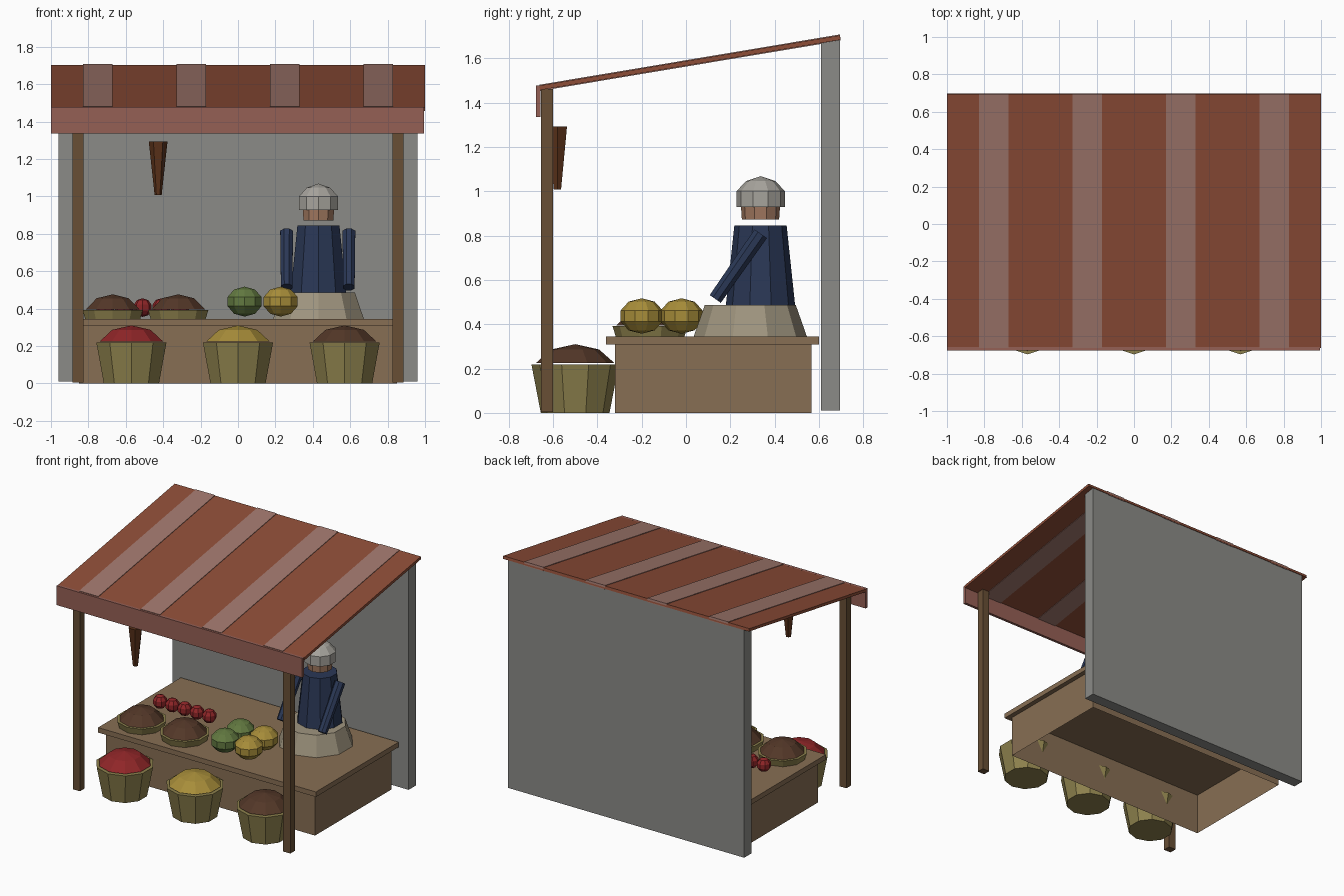
import bpy, bmesh
from math import pi, sin, cos
from mathutils import Vector

if "Cube" in bpy.data.objects:
    bpy.data.objects.remove(bpy.data.objects["Cube"])


def mat(name, r, g, b):
    m = bpy.data.materials.new(name)
    m.diffuse_color = [(c / 255) ** 2.2 for c in (r, g, b)] + [1]
    m.use_nodes = True
    m.node_tree.nodes["Principled BSDF"].inputs["Base Color"].default_value = m.diffuse_color
    return m


CLOTH = mat("red_cloth", 140, 78, 58)
PALE = mat("pale_cloth", 158, 118, 108)
VALANCE = mat("valance_cloth", 148, 96, 86)
WALL = mat("plaster", 138, 138, 134)
POST = mat("dark_wood", 104, 80, 56)
WOOD = mat("wood", 134, 110, 84)
WICKER = mat("wicker", 140, 128, 78)
RED = mat("red", 142, 42, 44)
YELLOW = mat("yellow", 166, 140, 60)
GREEN = mat("green", 98, 120, 66)
BROWN = mat("brown", 84, 58, 44)
RUST = mat("rust_brown", 92, 54, 32)
ROBE = mat("robe", 158, 148, 126)
NAVY = mat("navy", 46, 58, 86)
SKIN = mat("skin", 160, 120, 96)
GREY = mat("hat_grey", 165, 162, 155)


def finish(name, bm, m):
    bmesh.ops.recalc_face_normals(bm, faces=bm.faces)
    me = bpy.data.meshes.new(name)
    bm.to_mesh(me)
    bm.free()
    me.materials.append(m)
    ob = bpy.data.objects.new(name, me)
    bpy.context.collection.objects.link(ob)
    return ob


def prism(name, profile, x0, x1, m):
    """Extrude a (y, z) outline along x."""
    bm = bmesh.new()
    a = [bm.verts.new((x0, y, z)) for y, z in profile]
    b = [bm.verts.new((x1, y, z)) for y, z in profile]
    bm.faces.new(a)
    bm.faces.new(b)
    n = len(a)
    for i in range(n):
        j = (i + 1) % n
        bm.faces.new((a[i], a[j], b[j], b[i]))
    return finish(name, bm, m)


def box(name, x0, x1, y0, y1, z0, z1, m):
    return prism(name, [(y0, z0), (y1, z0), (y1, z1), (y0, z1)], x0, x1, m)


def lathe(name, x, y, profile, m, n=10, start=-pi / 2):
    """Faceted turned shape from (radius, z) rings; radius 0 makes a tip."""
    bm = bmesh.new()
    rings = []
    for r, z in profile:
        k = n if r else 1
        rings.append([bm.verts.new((x + r * cos(start + 2 * pi * i / n),
                                    y + r * sin(start + 2 * pi * i / n), z)) for i in range(k)])
    for a, b in zip(rings, rings[1:]):
        for i in range(n):
            j = (i + 1) % n
            if len(a) == 1:
                bm.faces.new((a[0], b[j], b[i]))
            elif len(b) == 1:
                bm.faces.new((a[i], a[j], b[0]))
            else:
                bm.faces.new((a[i], a[j], b[j], b[i]))
    for end in (rings[0], rings[-1]):
        if len(end) > 1:
            bm.faces.new(end)
    return finish(name, bm, m)


def ball(name, x, y, z, r, h, m, n=10, rings=5):
    prof = [(r * sin(pi * i / rings) if 0 < i < rings else 0, z - h * cos(pi * i / rings))
            for i in range(rings + 1)]
    return lathe(name, x, y, prof, m, n)


# Back wall, sloping top tucked under the canopy
prism("back_wall", [(0.61, 0.01), (0.695, 0.01), (0.695, 1.682), (0.61, 1.668)], -0.96, 0.96, WALL)


# Canopy, stripes and front valance
def slope(e):
    return [(-0.658, 1.456 - e), (0.698, 1.683 - e), (0.694, 1.703 + e), (-0.662, 1.476 + e)]


prism("canopy", slope(0), -1, 1, CLOTH)
for i in range(4):
    x = -0.75 + 0.5 * i
    prism(f"canopy_stripe_{i}", slope(0.004), x - 0.078, x + 0.078, PALE)
box("valance", -1, 0.995, -0.677, -0.657, 1.335, 1.477, VALANCE)

# Front posts
for s, side in ((-1, "left"), (1, "right")):
    box(f"{side}_post", s * 0.855 - 0.029, s * 0.855 + 0.029, -0.655, -0.6, 0.005, 1.462, POST)

# Counter: hollow body open underneath, with a slab top
body = box("counter_body", -0.85, 0.85, -0.32, 0.565, 0, 0.308, WOOD)
bm = bmesh.new()
bm.from_mesh(body.data)
bmesh.ops.delete(bm, geom=[f for f in bm.faces if f.normal.z < -0.9], context='FACES_ONLY')
bm.to_mesh(body.data)
bm.free()
box("counter_top", -0.885, 0.885, -0.36, 0.6, 0.308, 0.345, WOOD)

# Heaped floor baskets
for x, m, what in ((-0.57, RED, "red"), (0, YELLOW, "yellow"), (0.57, BROWN, "brown")):
    lathe(f"floor_basket_{what}", x, -0.5, [(0.155, 0), (0.197, 0.218)], WICKER)
    lathe(f"basket_heap_{what}", x, -0.5, [(0.178, 0.224), (0.108, 0.286), (0, 0.31)], m)

# Shallow trays of brown goods
for i, x in enumerate((-0.67, -0.32)):
    lathe(f"tray_{i}", x, -0.162, [(0.155, 0.345), (0.17, 0.393)], WICKER)
    lathe(f"tray_heap_{i}", x, -0.162, [(0.152, 0.394), (0.09, 0.455), (0, 0.476)], BROWN)

# Row of small red fruit
for i in range(5):
    ball(f"red_fruit_{i}", -0.71 + 0.1 * i, 0.11, 0.405, 0.05, 0.05, RED, 8)

# Melons, two by two
for x, m, what in ((0.035, GREEN, "green"), (0.228, YELLOW, "yellow")):
    for i, y in enumerate((-0.2, -0.02)):
        ball(f"{what}_melon_{i}", x, y, 0.437, 0.1, 0.08, m)

# Seated vendor
lathe("vendor_robe", 0.43, 0.29, [(0.255, 0.345), (0.205, 0.487)], ROBE)
lathe("vendor_torso", 0.43, 0.336, [(0.156, 0.487), (0.118, 0.845)], NAVY)
lathe("vendor_head", 0.43, 0.336, [(0.084, 0.872), (0.088, 0.93), (0.07, 1.0)], SKIN)
lathe("vendor_hat", 0.43, 0.337, [(0.109, 0.928), (0.109, 1.0), (0.066, 1.046), (0, 1.068)], GREY)
for x, side in ((0.26, "left"), (0.593, "right")):
    top, low = Vector((x, 0.337, 0.808)), Vector((x, 0.132, 0.514))
    d = top - low
    arm = lathe(f"vendor_{side}_arm", 0, 0, [(0.033, -d.length / 2), (0.037, d.length / 2)], NAVY, 8, pi / 8)
    arm.location = (top + low) / 2
    arm.rotation_mode = 'QUATERNION'
    arm.rotation_quaternion = Vector((0, 0, 1)).rotation_difference(d)

# Hanging cured goods
lathe("hanging_goods", -0.427, -0.58, [(0.019, 1.008), (0.05, 1.292)], RUST, 6, 0)
